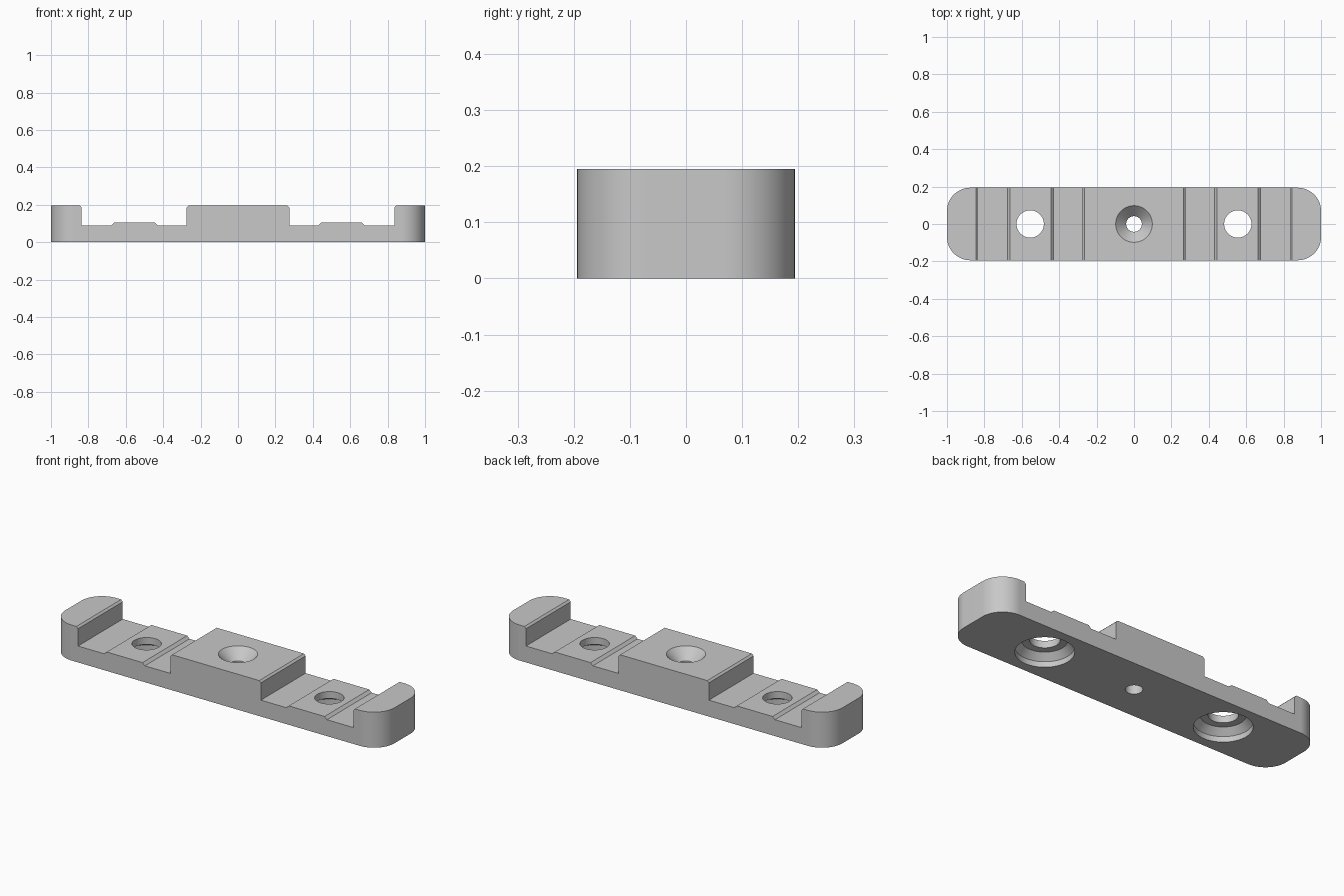
import bpy, bmesh, math
from mathutils import Matrix

old = bpy.data.objects.get("Cube")
if old:
    bpy.data.objects.remove(old, do_unlink=True)

HALF_W, HEIGHT, FLOOR, PAD = 0.194, 0.195, 0.09, 0.104

gray = bpy.data.materials.new("light gray")
gray.use_nodes = True
gray.diffuse_color = (0.58, 0.58, 0.58, 1)
gray.node_tree.nodes["Principled BSDF"].inputs["Base Color"].default_value = gray.diffuse_color


def make_object(name, bm):
    bmesh.ops.recalc_face_normals(bm, faces=bm.faces)
    mesh = bpy.data.meshes.new(name)
    bm.to_mesh(mesh)
    bm.free()
    mesh.materials.append(gray)
    obj = bpy.data.objects.new(name, mesh)
    bpy.context.collection.objects.link(obj)
    return obj


def lathe(name, profile, x):
    """Closed solid of revolution about a vertical axis at x."""
    bm = bmesh.new()
    verts = [bm.verts.new((r, 0, z)) for r, z in profile]
    edges = [bm.edges.new(pair) for pair in zip(verts, verts[1:])]
    bmesh.ops.spin(bm, geom=verts + edges, cent=(0, 0, 0), axis=(0, 0, 1),
                   angle=math.tau, steps=64, use_duplicate=False)
    bmesh.ops.remove_doubles(bm, verts=bm.verts, dist=1e-5)
    bm.transform(Matrix.Translation((x, 0, 0)))
    obj = make_object(name, bm)
    obj.hide_render = True
    return obj


# Bar body: mirrored side profile with end stops, pads and a centre block
right_side = [(0.265, HEIGHT), (0.275, HEIGHT - 0.01), (0.275, FLOOR),
              (0.43, FLOOR), (0.444, PAD), (0.662, PAD), (0.676, FLOOR),
              (0.836, FLOOR), (0.836, HEIGHT - 0.01), (0.846, HEIGHT),
              (1, HEIGHT), (1, 0)]
outline = right_side + [(-x, z) for x, z in reversed(right_side)]
bm = bmesh.new()
side = bm.faces.new([bm.verts.new((x, -HALF_W, z)) for x, z in outline])
swept = bmesh.ops.extrude_face_region(bm, geom=[side])["geom"]
bmesh.ops.translate(bm, vec=(0, 2 * HALF_W, 0),
                    verts=[g for g in swept if isinstance(g, bmesh.types.BMVert)])
bmesh.ops.recalc_face_normals(bm, faces=bm.faces)

# Rounded vertical corners
corners = [e for e in bm.edges if all(abs(v.co.x) > 0.99 for v in e.verts)
           and abs(e.verts[0].co.z - e.verts[1].co.z) > 0.1]
bmesh.ops.bevel(bm, geom=corners, offset=0.125, offset_type='OFFSET',
                segments=14, profile=0.5, affect='EDGES')
bar = make_object("mounting_bar", bm)

# Hole cutters: countersunk centre hole, two holes recessed from below
screw = [(0, -0.1), (0.042, -0.1), (0.042, 0.138), (0.098, HEIGHT),
         (0.098, 0.3), (0, 0.3)]
recess = [(0, -0.1), (0.143, -0.1), (0.143, 0.03), (0.11, 0.064),
          (0.073, 0.066), (0.073, 0.3), (0, 0.3)]
cutters = [lathe("centre_hole_cutter", screw, 0)]
cutters += [lathe("pad_hole_cutter", recess, x) for x in (-0.555, 0.555)]

bpy.ops.object.select_all(action='DESELECT')
bar.select_set(True)
bpy.context.view_layer.objects.active = bar
for cutter in cutters:
    mod = bar.modifiers.new("hole", 'BOOLEAN')
    mod.operation, mod.solver, mod.object = 'DIFFERENCE', 'EXACT', cutter
    bpy.ops.object.modifier_apply(modifier=mod.name)
    bpy.data.objects.remove(cutter, do_unlink=True)

# Smooth curved walls, crisp edges
bpy.ops.object.shade_smooth_by_angle(angle=math.radians(25))
weighted = bar.modifiers.new("weighted_normals", 'WEIGHTED_NORMAL')
weighted.keep_sharp = True
